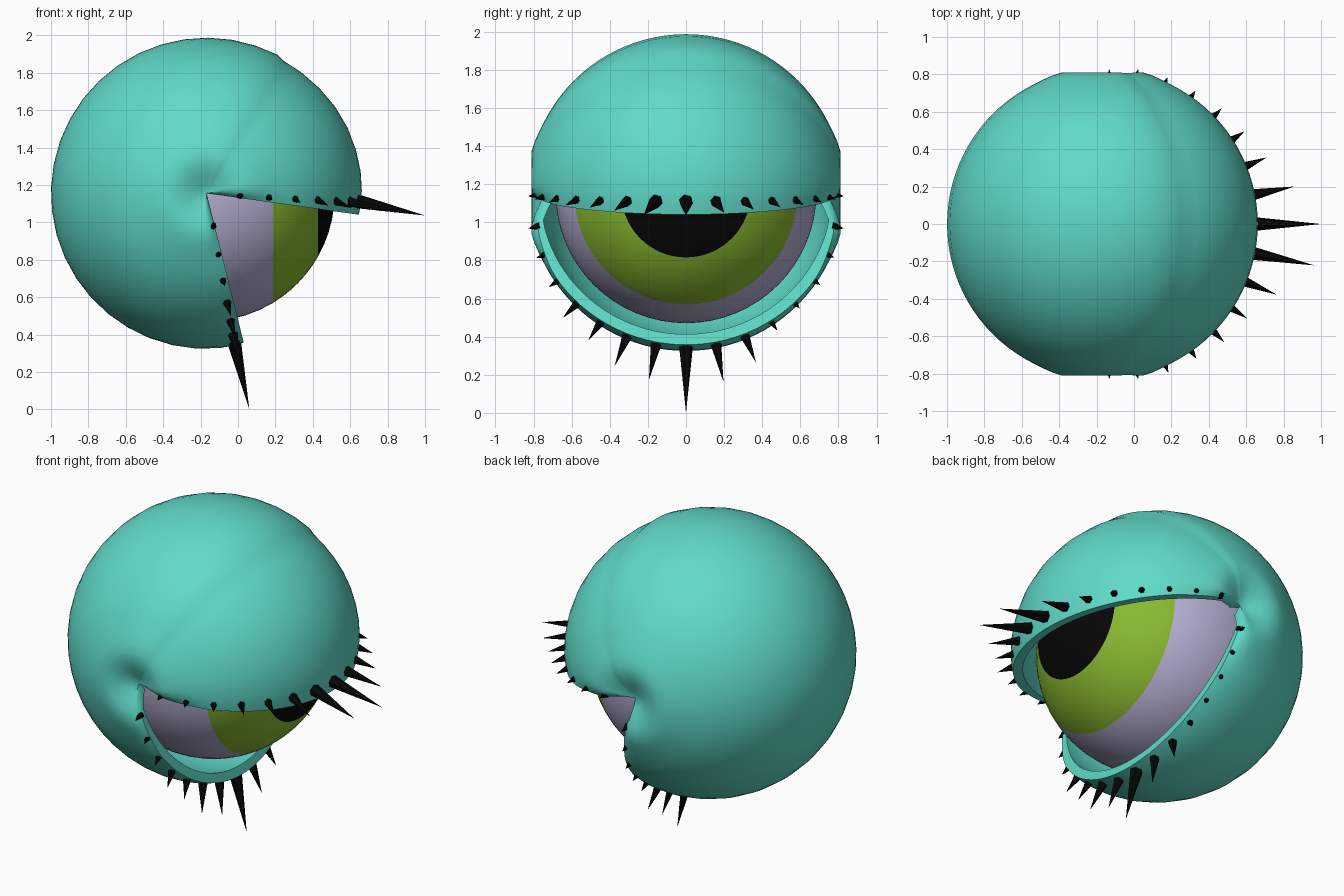
import bpy, bmesh, math
from mathutils import Vector

if "Cube" in bpy.data.objects:
    bpy.data.objects.remove(bpy.data.objects["Cube"])

C = Vector((-0.168, 0, 1.155))      # common centre of eyeball and lids
R_OUT, R_IN, R_EYE = 0.832, 0.765, 0.685
UPPER, LOWER = -8.0, 284.0          # lid edge angles about the y axis, from +x towards +z


def material(name, rgb):
    m = bpy.data.materials.new(name)
    m.diffuse_color = (*rgb, 1)
    m.use_nodes = True
    m.node_tree.nodes["Principled BSDF"].inputs["Base Color"].default_value = m.diffuse_color
    return m


teal = material("teal skin", (0.115, 0.70, 0.58))
white = material("lavender eye white", (0.47, 0.44, 0.66))
green = material("green iris", (0.25, 0.49, 0.03))
black = material("black", (0.002, 0.002, 0.002))


def finish(name, bm, mats, angle=None):
    bmesh.ops.recalc_face_normals(bm, faces=bm.faces)
    me = bpy.data.meshes.new(name)
    bm.to_mesh(me)
    bm.free()
    for m in mats:
        me.materials.append(m)
    ob = bpy.data.objects.new(name, me)
    bpy.context.collection.objects.link(ob)
    if angle:
        bpy.ops.object.select_all(action='DESELECT')
        ob.select_set(True)
        bpy.context.view_layer.objects.active = ob
        bpy.ops.object.shade_smooth_by_angle(angle=math.radians(angle))
    return ob


def polar(r, phi, a):
    """Point at radius r: phi turns about the y axis, a swings towards +y (degrees)."""
    phi, a = math.radians(phi), math.radians(a)
    return C + r * Vector((math.cos(a) * math.cos(phi), math.sin(a), math.cos(a) * math.sin(phi)))


# Eyeball: lathed about x with rings exactly on the iris and pupil borders
a_pupil, a_iris = math.degrees(math.acos(0.595 / R_EYE)), math.degrees(math.acos(0.355 / R_EYE))
rings = [a_pupil * i / 5 for i in range(5)]
rings += [a_pupil + (a_iris - a_pupil) * i / 6 for i in range(6)]
rings += [a_iris + (180 - a_iris) * i / 18 for i in range(19)]
bm = bmesh.new()
prof = [bm.verts.new(C + R_EYE * Vector((math.cos(math.radians(t)), math.sin(math.radians(t)), 0)))
        for t in rings]
edges = [bm.edges.new(p) for p in zip(prof, prof[1:])]
bmesh.ops.spin(bm, geom=prof + edges, cent=C, axis=(1, 0, 0), angle=math.tau, steps=64)
bmesh.ops.remove_doubles(bm, verts=bm.verts, dist=0.0005)
for f in bm.faces:
    dx = f.calc_center_median().x - C.x
    f.material_index = 2 if dx > 0.596 else 1 if dx > 0.356 else 0
finish("eyeball", bm, [white, green, black], 40)


# Eyelids: one shell swept about y, open in a wedge at the front
def ramp(x, lo, hi):
    t = min(max((x - lo) / (hi - lo), 0), 1)
    return t * t * (3 - 2 * t)


def lid_radius(phi, a):
    a = abs(a)
    r = R_OUT
    if 20 < phi < 62:                             # shallow fold behind the upper lid
        r -= 0.012 * ramp(phi, 20, 60) * math.cos(math.radians(a))
    r += 0.008 * ramp(a, 62, 76)                  # puffy ring round each eye corner
    r -= 0.10 * ramp(a, 74, 92)                   # dimple at the eye corner
    edge = max(1 - (phi - UPPER) / 16, 1 - (LOWER - phi) / 16, 0)
    if a < 88:                                    # lips thin out towards the corners
        r -= (0.010 + 0.03 * ramp(a, 55, 80)) * edge ** 2
    return max(r, R_EYE + 0.03)


def inner_radius(phi, a):
    return min(R_IN, lid_radius(phi, a) - 0.02)


phis = [UPPER, UPPER + 4, UPPER + 9, 8, 16, 25, 34, 43, 52, 60, 63]
phis += [63 + (LOWER - 9 - 63) * i / 24 for i in range(1, 25)] + [LOWER - 4, LOWER]
swings = [-90 + 180 * i / 48 for i in range(49)]
bm = bmesh.new()
outer = [[bm.verts.new(polar(lid_radius(p, a), p, a)) for a in swings] for p in phis]
inner = [[bm.verts.new(polar(inner_radius(p, a), p, a)) for a in swings] for p in phis]
for grid in (outer, inner):
    for r0, r1 in zip(grid, grid[1:]):
        for j in range(48):
            bm.faces.new((r0[j], r0[j + 1], r1[j + 1], r1[j]))
for k in (0, -1):                                 # lid rims
    for j in range(48):
        bm.faces.new((outer[k][j], outer[k][j + 1], inner[k][j + 1], inner[k][j]))
bmesh.ops.remove_doubles(bm, verts=bm.verts, dist=0.0005)
bmesh.ops.dissolve_degenerate(bm, edges=bm.edges, dist=0.0005)
finish("eyelids", bm, [teal], 35)


# Eyelashes: six-sided spikes fanned along each lip
def lashes(name, phi_base, phi_tip, lengths):
    bm = bmesh.new()
    n = len(lengths) // 2
    for i, length in enumerate(lengths):
        a = (i - n) * 11.0
        r = lid_radius(phi_base, a) - 0.02
        base, tip = polar(r, phi_base, a), polar(0.80 + length, phi_tip, a)
        d = (tip - base).normalized()
        u = d.orthogonal().normalized()
        v = d.cross(u)
        w = 0.02 + 0.05 * min(length, 0.4)
        ring = [bm.verts.new(base + w * (u * math.cos(t) + v * math.sin(t)))
                for t in (math.tau * k / 6 for k in range(6))]
        top = bm.verts.new(tip)
        bm.faces.new(ring)
        for k in range(6):
            bm.faces.new((ring[k], ring[(k + 1) % 6], top))
    finish(name, bm, [black])


# lengths run from -y to +y
lashes("upper_lashes", -3, -5.8,
       [0.05, 0.07, 0.08, 0.11, 0.13, 0.21, 0.36, 0.374, 0.25, 0.15, 0.11, 0.09, 0.07, 0.06, 0.05])
lashes("lower_lashes", -79.5 + 360, -78.8,
       [0.05, 0.06, 0.08, 0.13, 0.14, 0.20, 0.22, 0.377, 0.23, 0.18, 0.08, 0.06, 0.06, 0.05, 0.05])
